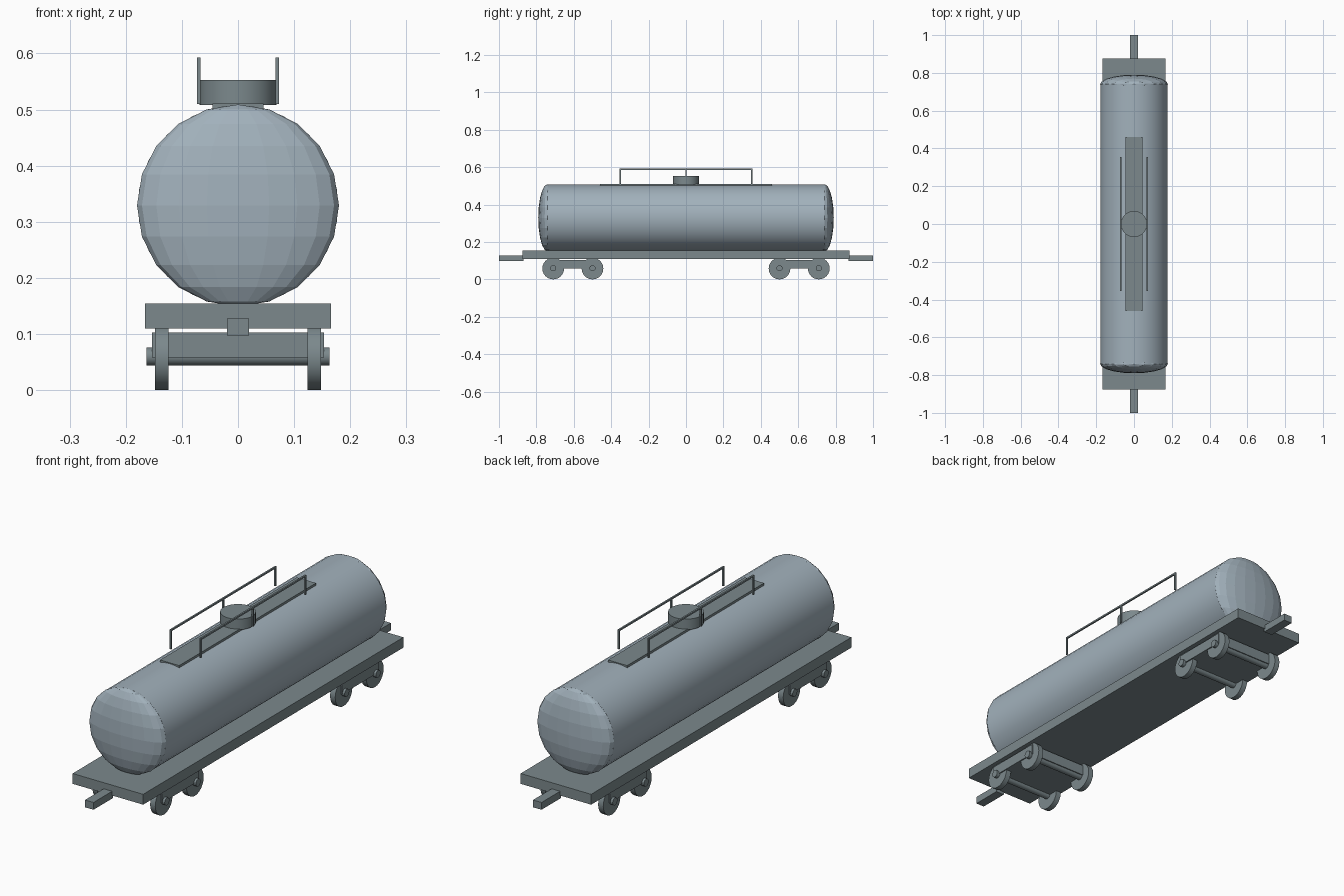
import bpy, math

if "Cube" in bpy.data.objects:
    bpy.data.objects.remove(bpy.data.objects["Cube"])

def material(name, rgb):
    m = bpy.data.materials.new(name)
    m.diffuse_color = (*rgb, 1)
    m.use_nodes = True
    m.node_tree.nodes["Principled BSDF"].inputs["Base Color"].default_value = m.diffuse_color
    return m

TANK = material("tank_paint", (0.36, 0.44, 0.50))
FRAME = material("frame_paint", (0.20, 0.25, 0.265))

def box(name, x, y, z):
    """Box from (min, max) ranges."""
    bpy.ops.mesh.primitive_cube_add(size=1, location=[(a + b) / 2 for a, b in (x, y, z)])
    o = bpy.context.object
    o.name = name
    o.scale = [b - a for a, b in (x, y, z)]
    bpy.ops.object.transform_apply(location=False, rotation=False, scale=True)
    o.data.materials.append(FRAME)
    return o

def cyl(name, r, length, loc, axis='Z', sides=32, mat=FRAME):
    rot = {'X': (0, math.pi / 2, 0), 'Y': (math.pi / 2, 0, 0), 'Z': (0, 0, 0)}[axis]
    bpy.ops.mesh.primitive_cylinder_add(vertices=sides, radius=r, depth=length, location=loc, rotation=rot)
    o = bpy.context.object
    o.name = name
    o.data.materials.append(mat)
    bpy.ops.object.shade_smooth_by_angle(angle=math.radians(30))
    return o

# Deck
box("deck", (-0.166, 0.166), (-0.875, 0.875), (0.11, 0.154))

# Tank barrel with faceted, flattened ends
TANK_Z = 0.329
cyl("tank_barrel", 0.1785, 1.48, (0, 0, TANK_Z), 'Y', 40, TANK)
for s, label in ((-1, "front"), (1, "back")):
    bpy.ops.mesh.primitive_uv_sphere_add(segments=20, ring_count=10, radius=0.18,
                                         location=(0, s * 0.74, TANK_Z))
    head = bpy.context.object
    head.name = f"tank_end_{label}"
    head.scale.y = 0.05 / 0.18
    bpy.ops.object.transform_apply(location=False, rotation=False, scale=True)
    head.data.materials.append(TANK)

    # Coupler
    box(f"coupler_{label}", (-0.02, 0.02), sorted((s * 0.87, s * 1.0)), (0.097, 0.128))

    # Bogie frame, axles and wheels
    c = s * 0.605
    box(f"bogie_frame_{label}", (-0.153, 0.153), (c - 0.125, c + 0.125), (0.058, 0.103))
    for i, dy in enumerate((-0.105, 0.105)):
        cyl(f"axle_{label}_{i}", 0.016, 0.326, (0, c + dy, 0.06), 'X', 16)
        for side in (-1, 1):
            cyl(f"wheel_{label}_{i}_{'left' if side < 0 else 'right'}", 0.058, 0.024,
                (side * 0.136, c + dy, 0.058), 'X', 24)

# Walkway and hatch
box("walkway", (-0.045, 0.045), (-0.46, 0.46), (0.501, 0.511))
cyl("hatch", 0.069, 0.045, (0, 0, 0.5305), 'Z', 32)

# Handrails on both sides of the walkway
for s, label in ((-1, "left"), (1, "right")):
    x = (s * 0.07 - 0.0035, s * 0.07 + 0.0035)
    box(f"handrail_{label}", x, (-0.355, 0.355), (0.586, 0.593))
    for i, y in enumerate((-0.352, 0, 0.352)):
        box(f"rail_post_{label}_{i}", x, (y - 0.0035, y + 0.0035), (0.51, 0.588))
